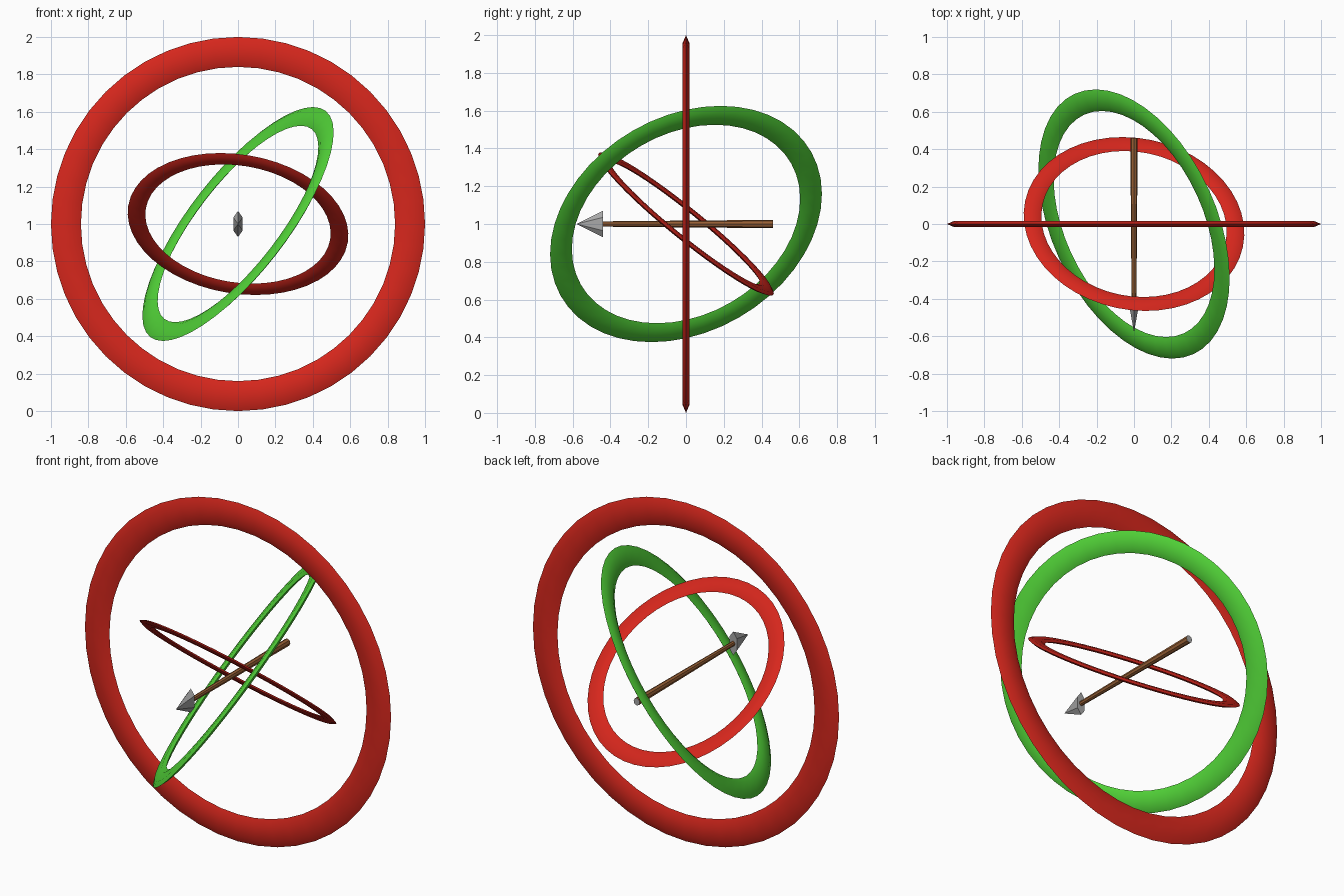
import bpy
import math
from mathutils import Vector

if "Cube" in bpy.data.objects:
    bpy.data.objects.remove(bpy.data.objects["Cube"])


def material(name, color):
    m = bpy.data.materials.new(name)
    m.diffuse_color = (*color, 1)
    m.use_nodes = True
    m.node_tree.nodes["Principled BSDF"].inputs["Base Color"].default_value = m.diffuse_color
    return m


RED = material("red", (0.68, 0.02, 0.012))
GREEN = material("green", (0.085, 0.66, 0.04))
BROWN = material("brown", (0.31, 0.115, 0.035))
GREY = material("grey", (0.39, 0.39, 0.39))
CENTRE = Vector((0, 0, 1))


def finish(name, mat):
    ob = bpy.context.object
    ob.name = name
    ob.data.materials.append(mat)
    return ob


def ring(name, radius, normal, mat):
    """Flattened ring with sharp rims, facing along the given normal."""
    bpy.ops.mesh.primitive_torus_add(
        major_segments=48, minor_segments=6,
        major_radius=0.92 * radius, minor_radius=0.08 * radius, location=CENTRE)
    ob = finish(name, mat)
    ob.scale.z = 0.25
    bpy.ops.object.transform_apply(location=False, rotation=False, scale=True)
    bpy.ops.object.shade_smooth_by_angle(angle=math.radians(35))
    ob.rotation_euler = Vector(normal).to_track_quat('Z', 'Y').to_euler()


def rod(name, sides, back_y, front_y, back_r, front_r, squash, mat):
    """Tapered rod running from back to front along y."""
    bpy.ops.mesh.primitive_cone_add(
        vertices=sides, radius1=back_r, radius2=front_r, depth=back_y - front_y,
        location=(0, (back_y + front_y) / 2, 1), rotation=(math.pi / 2, 0, 0))
    ob = finish(name, mat)
    ob.scale.x = squash
    return ob


# Three nested rings
ring("outer_ring", 1.0, (0, 1, 0), RED)
ring("middle_ring", 0.765, (0.745, 0.34, -0.577), GREEN)
ring("inner_ring", 0.595, (0.13, 0.624, 0.77), RED)

# Arrow through the middle, with a grey rear end
shaft = rod("arrow_shaft", 8, 0.46, -0.45, 0.022, 0.014, 0.9, BROWN)
shaft.data.materials.append(GREY)
for face in shaft.data.polygons:
    if face.normal.z < -0.9:
        face.material_index = 1
rod("arrow_head", 6, -0.44, -0.58, 0.07, 0, 0.41, GREY)
